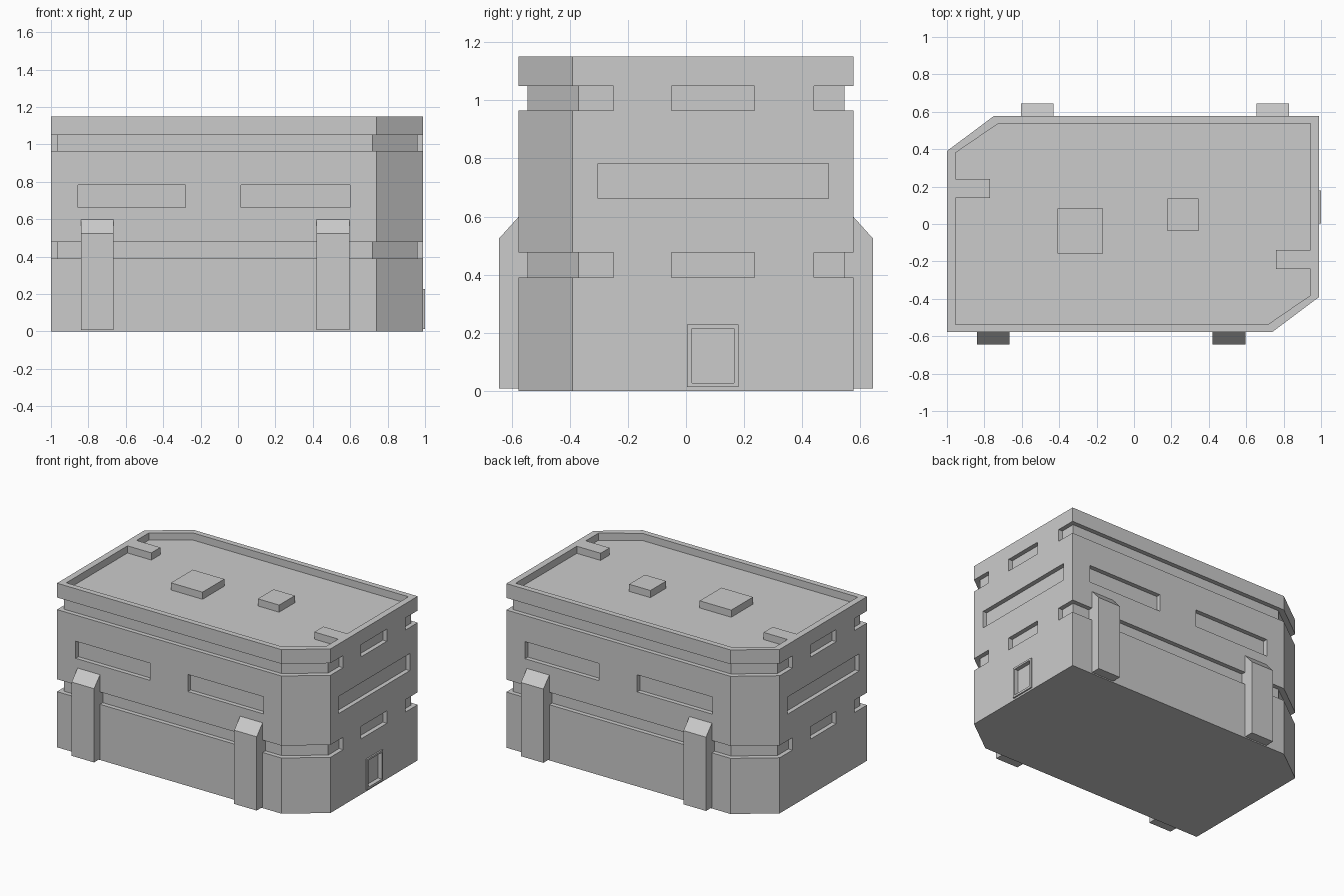
import bpy
import bmesh

if "Cube" in bpy.data.objects:
    bpy.data.objects.remove(bpy.data.objects["Cube"])

CX = -0.005            # centre of the point-symmetric body
HX, HY, H = 0.995, 0.577, 1.15
GROOVE = 0.031         # depth of grooves and slots
BANDS = [(0.39, 0.477), (0.965, 1.05)]

grey = bpy.data.materials.new("light grey")
grey.use_nodes = True
grey.diffuse_color = (0.6, 0.6, 0.6, 1)
grey.node_tree.nodes["Principled BSDF"].inputs["Base Color"].default_value = (0.6, 0.6, 0.6, 1)


def turned(points):
    """The same plan outline after a half turn."""
    return [(-x, -y) for x, y in points]


def prism(bm, points, z0, z1):
    """Extrude a plan outline between two heights."""
    face = bm.faces.new([bm.verts.new((x + CX, y, z0)) for x, y in points])
    top = bmesh.ops.extrude_face_region(bm, geom=[face])["geom"]
    for v in top:
        if isinstance(v, bmesh.types.BMVert):
            v.co.z = z1


def rect(x0, x1, y0, y1):
    return [(x0, y0), (x1, y0), (x1, y1), (x0, y1)]


def finish(bm, name):
    bmesh.ops.recalc_face_normals(bm, faces=bm.faces)
    mesh = bpy.data.meshes.new(name)
    bm.to_mesh(mesh)
    bm.free()
    mesh.materials.append(grey)
    obj = bpy.data.objects.new(name, mesh)
    bpy.context.collection.objects.link(obj)
    return obj


def box(name, x0, x1, y0, y1, z0, z1):
    bm = bmesh.new()
    prism(bm, rect(x0, x1, y0, y1), z0, z1)
    return finish(bm, name)


def cut(target, cutter):
    mod = target.modifiers.new("cut", 'BOOLEAN')
    mod.operation = 'DIFFERENCE'
    mod.solver = 'EXACT'
    mod.object = cutter
    bpy.context.view_layer.objects.active = target
    bpy.ops.object.modifier_apply(modifier=mod.name)
    bpy.data.objects.remove(cutter)


# Main block with two opposite chamfered corners
half = [(-HX, -HY), (0.745, -HY), (HX, -0.39)]
bm = bmesh.new()
prism(bm, half + turned(half), 0, H)
body = finish(bm, "building_body")

# Cutters: roof recess, wrapped grooves, side windows and long slots
bm = bmesh.new()
half = [(-0.95, -0.5375), (0.72, -0.5375), (0.95, -0.38), (0.95, -0.24),
        (0.765, -0.24), (0.765, -0.14), (0.95, -0.14)]
prism(bm, half + turned(half), H - 0.05, H + 0.1)

gx, gy = HX - GROOVE, HY - GROOVE
wrap = [(1.2, -0.25), (gx, -0.25), (gx, -0.37), (0.725, -gy), (-gx, -gy),
        (-gx, -0.44), (-1.2, -0.44), (-1.2, -0.8), (1.2, -0.8)]
side_window = rect(gx, 1.2, -0.05, 0.235)
for z0, z1 in BANDS:
    for outline in (wrap, side_window):
        prism(bm, outline, z0, z1)
        prism(bm, turned(outline), z0, z1)

for outline in (rect(gx, 1.2, -0.302, 0.49),
                rect(-0.85, -0.275, -0.8, -gy),
                rect(0.02, 0.605, -0.8, -gy)):
    prism(bm, outline, 0.662, 0.782)
    prism(bm, turned(outline), 0.662, 0.782)
cut(body, finish(bm, "wall_cutter"))

# Raised hatches on the roof
box("roof_hatch_large", -0.405, -0.16, -0.157, 0.084, H - 0.06, H)
box("roof_hatch_small", 0.185, 0.35, -0.037, 0.137, H - 0.06, H)

# Sloped-top buttresses on the front and back walls
profile = [(-gy, 0.008), (-0.643, 0.008), (-0.643, 0.525), (-HY, 0.598), (-gy, 0.598)]
for side, sign in (("front", 1), ("back", -1)):
    for n, x in enumerate((-0.748, 0.513)):
        bm = bmesh.new()
        ends = [[bm.verts.new((CX + sign * (x + dx), sign * y, z)) for y, z in profile]
                for dx in (-0.087, 0.087)]
        for end in ends:
            bm.faces.new(end)
        for i in range(len(profile)):
            j = (i + 1) % len(profile)
            bm.faces.new((ends[0][i], ends[0][j], ends[1][j], ends[1][i]))
        finish(bm, f"{side}_buttress_{n + 1}")

# Framed doorway on the +x wall
frame = box("door_frame", HX - 0.03, 1.005, 0.003, 0.18, 0.013, 0.228)
door = rect(HX - 0.02, 1.2, 0.02, 0.165)
for target in (body, frame):
    bm = bmesh.new()
    prism(bm, door, 0.028, 0.215)
    cut(target, finish(bm, "door_cutter"))
